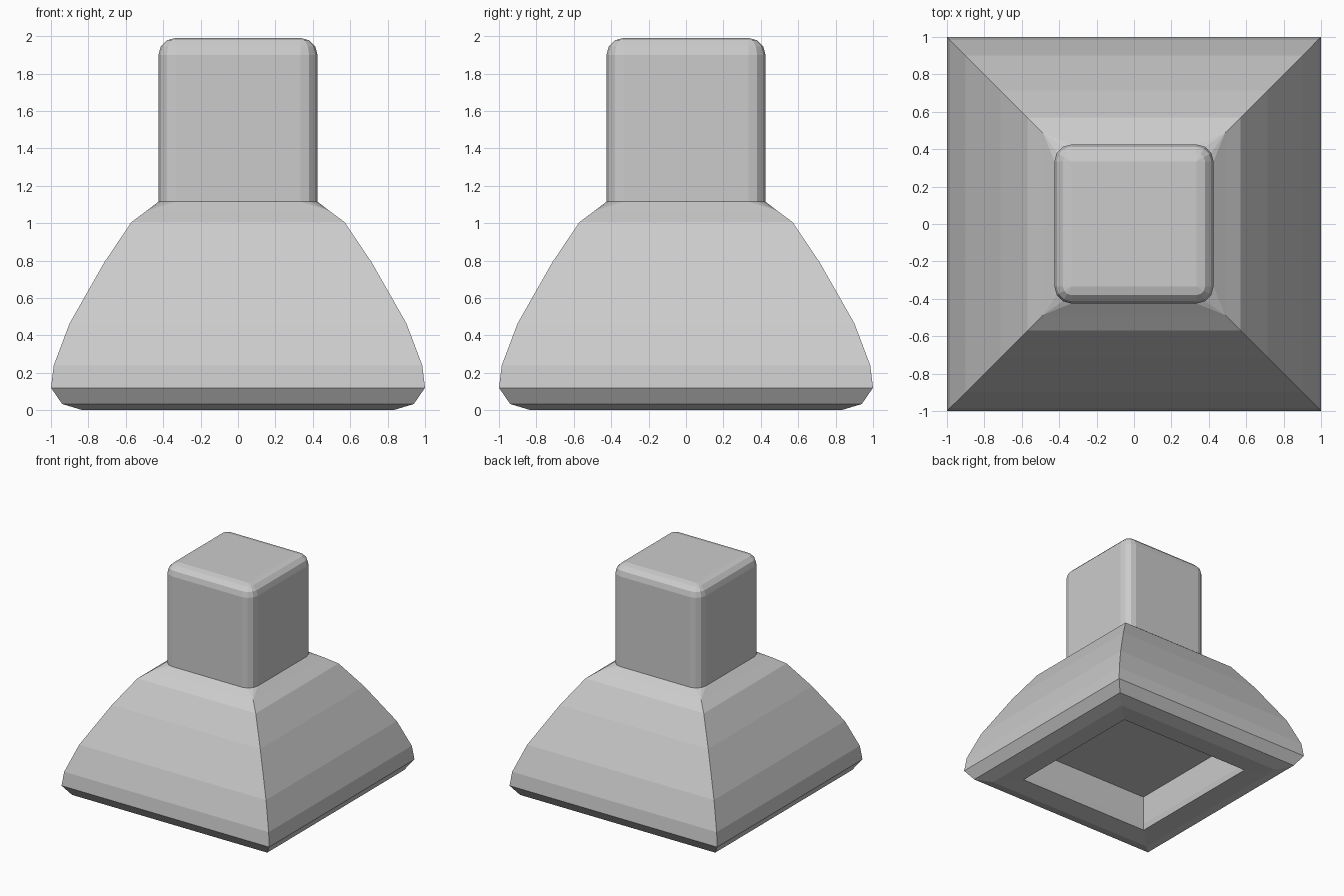
import bpy, bmesh
from math import sin, cos, pi

if "Cube" in bpy.data.objects:
    bpy.data.objects.remove(bpy.data.objects["Cube"])

SEG = 3  # facets per rounded corner


def ring(bm, half, radius, z):
    """Rounded square of vertices, counter-clockwise."""
    core = half - radius
    verts = []
    for k, (sx, sy) in enumerate([(1, 1), (-1, 1), (-1, -1), (1, -1)]):
        for i in range(SEG + 1):
            a = k * pi / 2 + i / SEG * pi / 2
            verts.append(bm.verts.new((sx * core + radius * cos(a),
                                       sy * core + radius * sin(a), z)))
    return verts


def loft(name, profile, cap_first=False, cap_last=False):
    """Skin rounded squares given as (half width, corner radius, z)."""
    bm = bmesh.new()
    rings = [ring(bm, *p) for p in profile]
    n = len(rings[0])
    for a, b in zip(rings, rings[1:]):
        for i in range(n):
            j = (i + 1) % n
            bm.faces.new((a[i], a[j], b[j], b[i]))
    if cap_first:
        bm.faces.new(rings[0][::-1])
    if cap_last:
        bm.faces.new(rings[-1])
    # square rings have zero corner radius, so merge their corner points
    bmesh.ops.remove_doubles(bm, verts=bm.verts[:], dist=1e-4)
    mesh = bpy.data.meshes.new(name)
    bm.to_mesh(mesh)
    bm.free()
    obj = bpy.data.objects.new(name, mesh)
    bpy.context.collection.objects.link(obj)
    return obj


CORE, R, SEAM, TOP = 0.335, 0.09, 1.115, 1.99

# Flared square base: recess ceiling, recess wall, flat rim, outer slope
square = [(0.63, 0.31), (0.64, 0.06), (0.65, 0.01),
          (0.83, 0.0), (0.94, 0.033), (1.0, 0.12), (0.985, 0.24),
          (0.90, 0.465), (0.715, 0.79), (0.57, 1.005), (0.487, 1.067)]
loft("flared_base", [(h, 0, z) for h, z in square] + [(CORE + R, R, SEAM)],
     cap_first=True)

# Upright square grip with rounded edges
grip = [(CORE + R, R, SEAM)]
for i in range(SEG + 1):
    a = i / SEG * pi / 2
    r = R * cos(a)
    grip.append((CORE + r, r, TOP - R + R * sin(a)))
loft("grip", grip, cap_last=True)
